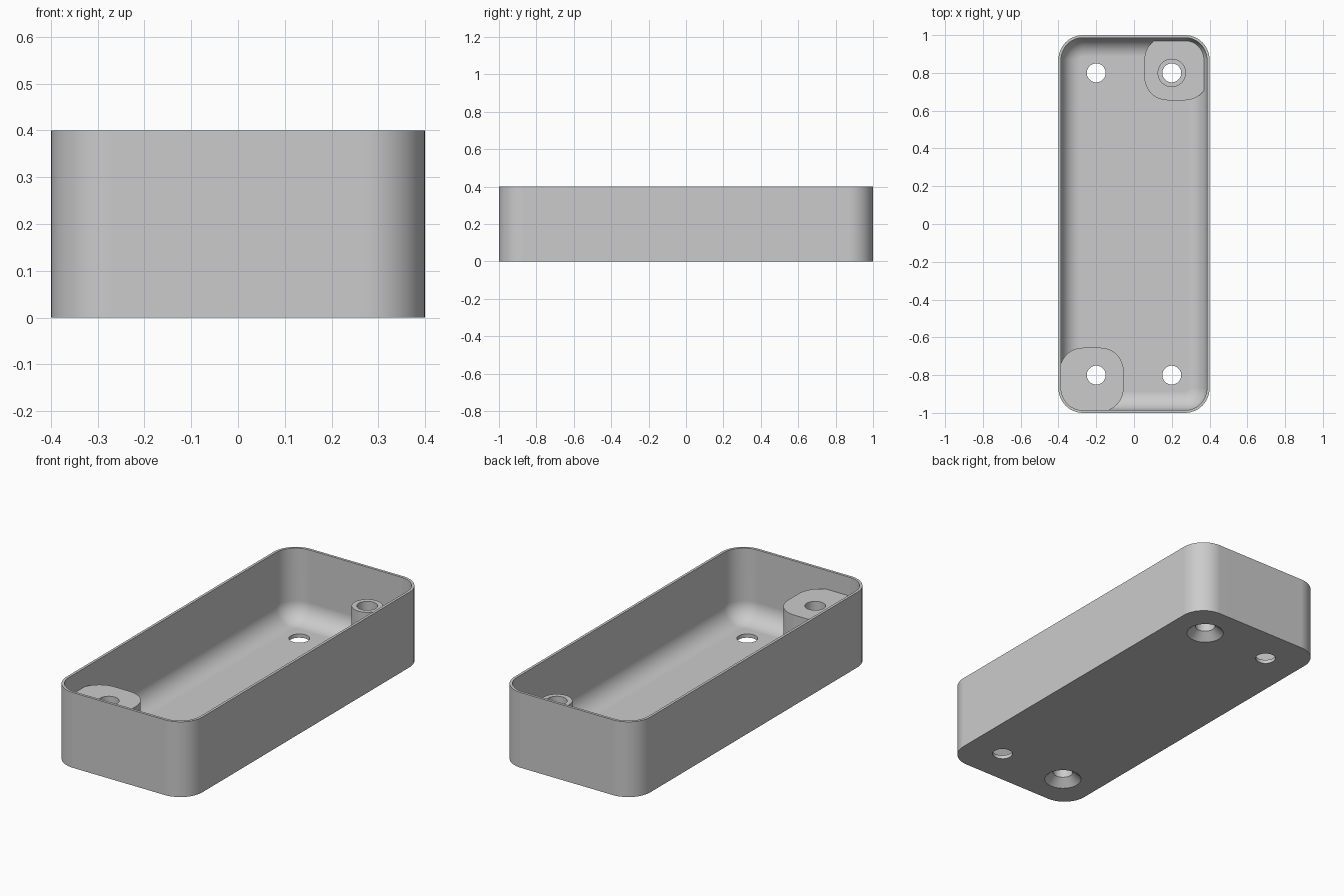
import bpy, bmesh, math

cube = bpy.data.objects.get("Cube")
if cube:
    bpy.data.objects.remove(cube, do_unlink=True)

grey = bpy.data.materials.new("plain grey")
grey.use_nodes = True
colour = (0.6, 0.6, 0.6, 1)
grey.diffuse_color = colour
grey.node_tree.nodes["Principled BSDF"].inputs["Base Color"].default_value = colour

WALL, FLOOR, HEIGHT, CORNER, FILLET = 0.014, 0.02, 0.4, 0.13, 0.1
SEGMENTS = 12


def ring(bm, cx, cy, hx, hy, r, z):
    """Rounded rectangle of vertices; a circle when hx = hy = r."""
    verts = []
    for i, (sx, sy) in enumerate(((1, 1), (-1, 1), (-1, -1), (1, -1))):
        for k in range(SEGMENTS + 1):
            a = (i + k / SEGMENTS) * math.pi / 2
            verts.append(bm.verts.new((cx + sx * (hx - r) + r * math.cos(a),
                                       cy + sy * (hy - r) + r * math.sin(a), z)))
    return verts


def loft(name, centre, hx, hy, r, profile):
    """Closed solid through rings given as (inset, height)."""
    bm = bmesh.new()
    rings = [ring(bm, *centre, hx - d, hy - d, r - d, z) for d, z in profile]
    for a, b in zip(rings, rings[1:]):
        for i in range(len(a)):
            j = (i + 1) % len(a)
            bm.faces.new((a[i], a[j], b[j], b[i]))
    bm.faces.new(rings[0][::-1])
    bm.faces.new(rings[-1])
    bmesh.ops.remove_doubles(bm, verts=bm.verts, dist=1e-5)
    bmesh.ops.recalc_face_normals(bm, faces=bm.faces)
    mesh = bpy.data.meshes.new(name)
    bm.to_mesh(mesh)
    bm.free()
    mesh.materials.append(grey)
    obj = bpy.data.objects.new(name, mesh)
    bpy.context.collection.objects.link(obj)
    return obj


def drill(name, centre, countersunk):
    if countersunk:
        r, profile = 0.103, [(0, -0.01), (0.053, 0.04), (0.053, 0.6)]
    else:
        r, profile = 0.05, [(0, -0.01), (0, 0.6)]
    obj = loft(name, centre, r, r, r, profile)
    obj.hide_render = True
    return obj


# Open tray: straight outer wall, thin rim, filleted inside and flat floor
profile = [(0, 0), (0, HEIGHT), (WALL, HEIGHT)]
for k in range(SEGMENTS + 1):
    a = k / SEGMENTS * math.pi / 2
    profile.append((WALL + FILLET * (1 - math.cos(a)),
                    FLOOR + FILLET * (1 - math.sin(a))))
tray = loft("tray", (0, 0), 0.4, 1, CORNER, profile)

# Corner blocks sunk into the walls, and the standoff on the low block
half, inset = 0.169, 0.007
bx, by = 0.4 - inset - half, 1 - inset - half
tall_block = loft("tall_block", (-bx, -by), half, half, CORNER - inset,
                  [(0, 0.01), (0, 0.3)])
low_block = loft("low_block", (bx, by), half, half, CORNER - inset,
                 [(0, 0.01), (0, 0.066)])
standoff = loft("standoff", (0.2, 0.8), 0.075, 0.075, 0.075,
                [(0, 0.05), (0, 0.3)])

# Screw holes: countersunk under the blocks, plain in the other corners
drills = [drill("hole_cutter", (sx * 0.2, sy * 0.8), sx == sy)
          for sx in (-1, 1) for sy in (-1, 1)]
targets = {tray: drills, tall_block: drills[:1],
           low_block: drills[3:], standoff: drills[3:]}
for part, cutters in targets.items():
    for cutter in cutters:
        mod = part.modifiers.new("hole", "BOOLEAN")
        mod.operation = "DIFFERENCE"
        mod.solver = "EXACT"
        mod.object = cutter

# Bake the holes, then shade smooth with crisp edges
depsgraph = bpy.context.evaluated_depsgraph_get()
baked = {part: bpy.data.meshes.new_from_object(part.evaluated_get(depsgraph))
         for part in targets}
for part, mesh in baked.items():
    part.modifiers.clear()
    part.data = mesh
for cutter in drills:
    bpy.data.objects.remove(cutter, do_unlink=True)
for part in targets:
    bpy.ops.object.select_all(action="DESELECT")
    part.select_set(True)
    bpy.context.view_layer.objects.active = part
    bpy.ops.object.shade_smooth_by_angle(angle=math.radians(30))
    part.modifiers.new("flat panels", "WEIGHTED_NORMAL").keep_sharp = True
